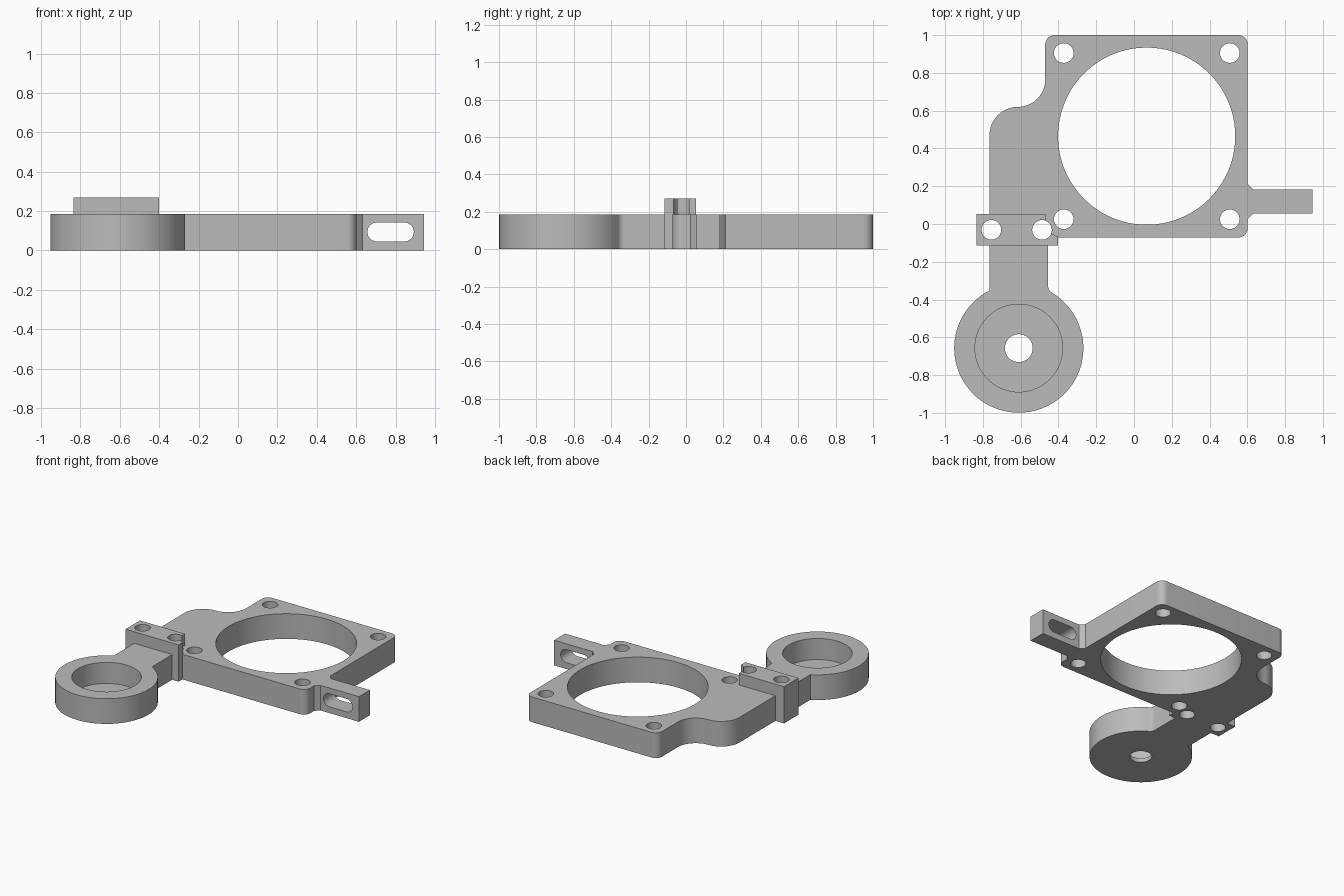
import bpy, bmesh
from math import sin, cos, radians, atan2, degrees, sqrt
from mathutils import Matrix

old = bpy.data.objects.get("Cube")
if old:
    bpy.data.objects.remove(old, do_unlink=True)

THICK = 0.185       # plate thickness
BLOCK_TOP = 0.27    # clamp block height

grey = bpy.data.materials.new("plain grey")
grey.use_nodes = True
grey.diffuse_color = (0.5, 0.5, 0.5, 1)
grey.node_tree.nodes["Principled BSDF"].inputs["Base Color"].default_value = (0.5, 0.5, 0.5, 1)


def arc(cx, cy, r, a0, a1, step=5):
    n = max(2, round(abs(a1 - a0) / step))
    angles = [radians(a0 + (a1 - a0) * i / n) for i in range(n + 1)]
    return [(cx + r * cos(a), cy + r * sin(a)) for a in angles]


def prism(name, outline, z0, z1):
    """Extrude a counter-clockwise outline from z0 to z1."""
    bm = bmesh.new()
    face = bm.faces.new([bm.verts.new((x, y, z0)) for x, y in outline])
    top = bmesh.ops.extrude_face_region(bm, geom=[face])["geom"]
    verts = [v for v in top if isinstance(v, bmesh.types.BMVert)]
    bmesh.ops.translate(bm, vec=(0, 0, z1 - z0), verts=verts)
    bmesh.ops.recalc_face_normals(bm, faces=bm.faces)
    mesh = bpy.data.meshes.new(name)
    bm.to_mesh(mesh)
    bm.free()
    mesh.materials.append(grey)
    obj = bpy.data.objects.new(name, mesh)
    bpy.context.collection.objects.link(obj)
    return obj


def rect(x0, y0, x1, y1):
    return [(x0, y0), (x1, y0), (x1, y1), (x0, y1)]


def circle(cx, cy, r, step=5):
    return arc(cx, cy, r, 0, 360, step)[:-1]


def combine(target, other, operation):
    mod = target.modifiers.new("combine", 'BOOLEAN')
    mod.operation, mod.solver, mod.object = operation, 'EXACT', other
    bpy.context.view_layer.objects.active = target
    bpy.ops.object.modifier_apply(modifier=mod.name)
    bpy.data.objects.remove(other, do_unlink=True)


def drill(target, cx, cy, r, z0=-0.1, z1=0.5, step=10):
    combine(target, prism("drill", circle(cx, cy, r, step), z0, z1), 'DIFFERENCE')


# Key positions
ring_x, ring_y, ring_r = -0.61, -0.657, 0.342
arm_l, arm_r = -0.765, -0.455
x0, x1, y0, y1 = -0.47, 0.602, -0.072, 1.0
corner = 0.05
fillet = 0.04

# Small fillet joining the ring to the arm
fx = arm_r + fillet
fy = ring_y + sqrt((ring_r + fillet) ** 2 - (fx - ring_x) ** 2)
fa = degrees(atan2(fy - ring_y, fx - ring_x))
la = degrees(atan2(sqrt(ring_r ** 2 - (arm_l - ring_x) ** 2), arm_l - ring_x))

# Outline of ring, arm, square frame and side tab
outline = arc(ring_x, ring_y, ring_r, la, 360 + fa, 4)
outline += arc(fx, fy, fillet, fa + 180, 180, 10)[1:]
outline += [(arm_r, y0)]
outline += arc(x1 - corner, y0 + corner, corner, -90, 0, 10)
outline += [(x1, 0.025), (0.632, 0.055), (0.946, 0.055),
            (0.946, 0.182), (0.632, 0.182), (x1, 0.212)]
outline += arc(x1 - corner, y1 - corner, corner, 0, 90, 10)
outline += arc(x0 + corner, y1 - corner, corner, 90, 180, 10)
outline += arc(x0 - 0.145, 0.765, 0.145, 0, -90)
outline += arc(arm_l + 0.15, 0.47, 0.15, 90, 180)
bracket = prism("mounting_bracket", outline, 0, THICK)

# Clamp block, relieved around the nearby screw hole
block = prism("clamp_block", rect(-0.835, -0.115, -0.402, 0.053), 0, BLOCK_TOP)
relief = arc(-0.37, 0.025, 0.098, 180, 270, 6) + [(-0.2, y0), (-0.2, 0.2), (-0.468, 0.2)]
combine(block, prism("relief", relief, THICK, 0.5), 'DIFFERENCE')
combine(bracket, block, 'UNION')

# Large opening and four screw holes of the frame
drill(bracket, 0.067, 0.465, 0.469, step=4)
for x in (-0.372, 0.507):
    for y in (0.025, 0.905):
        drill(bracket, x, y, 0.052)

# Clamp block holes
for x in (-0.755, -0.487):
    drill(bracket, x, -0.031, 0.052)

# Ring pocket with a thin floor and a centre hole
drill(bracket, ring_x, ring_y, 0.232, z0=0.03, step=5)
drill(bracket, ring_x, ring_y, 0.074)

# Rounded slot through the side tab
slot_r = 0.048
slot = arc(0.893 - slot_r, 0.094, slot_r, -90, 90, 10) + arc(0.657 + slot_r, 0.094, slot_r, 90, 270, 10)
cutter = prism("slot", slot, -0.3, 0.0)
cutter.data.transform(Matrix.Rotation(radians(90), 4, 'X'))
combine(bracket, cutter, 'DIFFERENCE')

# Smooth curved walls, keep edges sharp
bpy.ops.object.select_all(action='DESELECT')
bracket.select_set(True)
bpy.context.view_layer.objects.active = bracket
bpy.ops.object.shade_smooth_by_angle(angle=radians(30))
